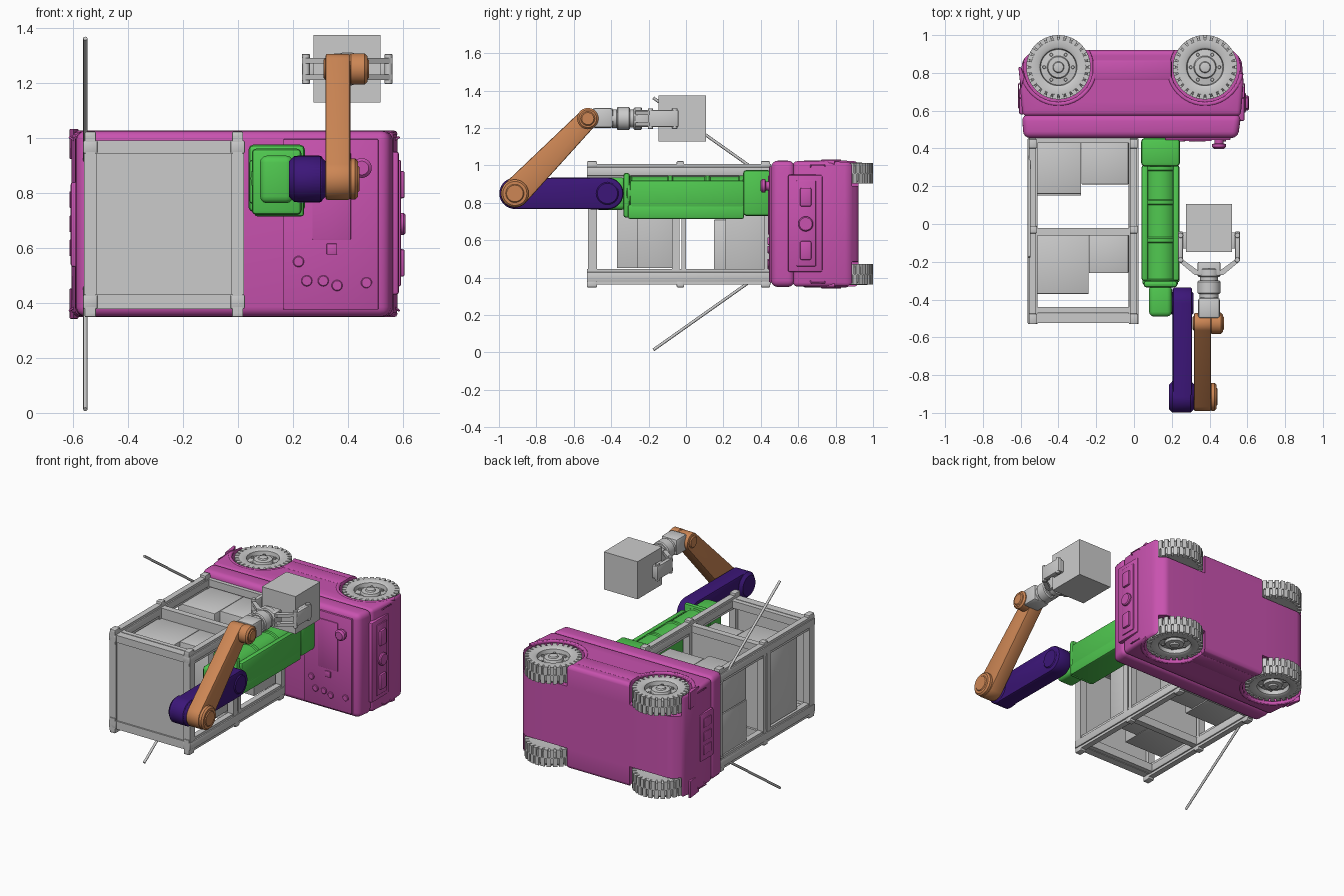
import bpy, bmesh, math
from mathutils import Vector, Matrix

if "Cube" in bpy.data.objects:
    bpy.data.objects.remove(bpy.data.objects["Cube"])

def colour(name, c):
    m = bpy.data.materials.new(name)
    m.diffuse_color = (*c, 1)
    m.use_nodes = True
    m.node_tree.nodes["Principled BSDF"].inputs["Base Color"].default_value = m.diffuse_color
    return m

MAG = colour("magenta", (0.58, 0.085, 0.43))
GRN = colour("green", (0.08, 0.58, 0.08))
PUR = colour("violet", (0.045, 0.008, 0.19))
ORG = colour("orange", (0.61, 0.24, 0.09))

def apply_mod(ob, mod):
    bpy.ops.object.select_all(action='DESELECT')
    bpy.context.view_layer.objects.active = ob
    ob.select_set(True)
    bpy.ops.object.modifier_apply(modifier=mod.name)

def smooth(ob):
    bpy.ops.object.select_all(action='DESELECT')
    bpy.context.view_layer.objects.active = ob
    ob.select_set(True)
    bpy.ops.object.shade_smooth_by_angle(angle=math.radians(35))

def finish(name, bm, mat=None, bevel=0, seg=2):
    bmesh.ops.recalc_face_normals(bm, faces=bm.faces)
    me = bpy.data.meshes.new(name)
    bm.to_mesh(me)
    bm.free()
    ob = bpy.data.objects.new(name, me)
    bpy.context.collection.objects.link(ob)
    if mat:
        me.materials.append(mat)
    if bevel:
        b = ob.modifiers.new("bevel", 'BEVEL')
        b.width, b.segments, b.limit_method = bevel, seg, 'ANGLE'
        apply_mod(ob, b)
    smooth(ob)
    return ob

def add_box(bm, x, y, z, mat4=Matrix()):
    c = Vector((sum(x) / 2, sum(y) / 2, sum(z) / 2))
    s = (abs(x[1] - x[0]), abs(y[1] - y[0]), abs(z[1] - z[0]))
    bmesh.ops.create_cube(bm, size=1, matrix=mat4 @ Matrix.Translation(c) @ Matrix.Diagonal((*s, 1)))

def box(name, x, y, z, mat=None, bevel=0, seg=2):
    bm = bmesh.new()
    add_box(bm, x, y, z)
    return finish(name, bm, mat, bevel, seg)

def lathe(name, prof, loc, axis, mat=None, seg=40):
    # profile of (radius, height) turned about an axis, closed at both ends
    q = Vector(axis).to_track_quat('Z', 'Y')
    bm = bmesh.new()
    rings = [[bm.verts.new(q @ Vector((r * math.cos(a), r * math.sin(a), h)) + Vector(loc))
              for a in (2 * math.pi * i / seg for i in range(seg))] for r, h in prof]
    for a, b in zip(rings, rings[1:]):
        for i in range(seg):
            bm.faces.new((a[i], a[(i + 1) % seg], b[(i + 1) % seg], b[i]))
    bm.faces.new(rings[0])
    bm.faces.new(rings[-1])
    return finish(name, bm, mat)

def cyl(name, p0, p1, r, mat=None, ch=0.006, seg=40):
    d = Vector(p1) - Vector(p0)
    h = d.length
    return lathe(name, [(r - ch, 0), (r, ch), (r, h - ch), (r - ch, h)], p0, d, mat, seg)

def link(name, x, c1, r1, c2, r2, mat, bevel=0.008):
    # hull of two circles in the yz plane, extruded along x
    bm = bmesh.new()
    for c, r in ((c1, r1), (c2, r2)):
        for i in range(48):
            a = 2 * math.pi * i / 48
            for xx in x:
                bm.verts.new((xx, c[0] + r * math.cos(a), c[1] + r * math.sin(a)))
    out = bmesh.ops.convex_hull(bm, input=bm.verts)
    junk = {g for g in out['geom_interior'] + out['geom_unused'] if isinstance(g, bmesh.types.BMVert)}
    bmesh.ops.delete(bm, geom=list(junk), context='VERTS')
    bmesh.ops.dissolve_limit(bm, angle_limit=0.01, verts=bm.verts, edges=bm.edges)
    return finish(name, bm, mat, bevel)

def extrude_z(name, pts, z0, z1, mat, bevel, seg=3):
    bm = bmesh.new()
    f = bm.faces.new([bm.verts.new((x, y, z0)) for x, y in pts])
    g = bmesh.ops.extrude_face_region(bm, geom=[f])
    bmesh.ops.translate(bm, verts=[v for v in g['geom'] if isinstance(v, bmesh.types.BMVert)], vec=(0, 0, z1 - z0))
    return finish(name, bm, mat, bevel, seg)

def rod(name, pts, r, mat=None):
    cu = bpy.data.curves.new(name, 'CURVE')
    cu.dimensions, cu.bevel_depth, cu.bevel_resolution, cu.use_fill_caps = '3D', r, 2, True
    s = cu.splines.new('POLY')
    s.points.add(len(pts) - 1)
    for p, c in zip(s.points, pts):
        p.co = (*c, 1)
    ob = bpy.data.objects.new(name, cu)
    bpy.context.collection.objects.link(ob)
    if mat:
        cu.materials.append(mat)

# chassis hull with four wheel wells, and lid on the deck side
WX, WY, ZC = (-0.40, 0.376), 0.83, 0.687
hull = extrude_z("chassis", [(-0.59, 0.572), (0.565, 0.572), (0.58, 0.75), (0.57, 0.87), (0.52, 0.922),
                             (-0.53, 0.922), (-0.59, 0.87), (-0.605, 0.75)], 0.352, 1.022, MAG, 0.022)
for wx in WX:
    for z0, z1 in ((0.2, 0.485), (0.889, 1.2)):
        cut = cyl("well_cutter", (wx, WY, z0), (wx, WY, z1), 0.186, ch=0.001, seg=56)
        m = hull.modifiers.new("well", 'BOOLEAN')
        m.operation, m.object, m.solver = 'DIFFERENCE', cut, 'EXACT'
        apply_mod(hull, m)
        bpy.data.objects.remove(cut)
smooth(hull)
extrude_z("lid", [(-0.585, 0.455), (0.55, 0.455), (0.568, 0.58), (-0.593, 0.58)], 0.35, 1.025, MAG, 0.035, 4)
for s in (-1, 1):
    zs = ZC + s * 0.335
    box("side_rail", (-0.22, 0.2), (0.76, 0.87), sorted((zs - s * 0.03, zs + s * 0.004)), MAG, 0.012)
    for wx in WX:
        rod("wheel_arch", [(wx + 0.195 * math.cos(a), WY + 0.195 * math.sin(a), zs - s * 0.008)
                           for a in (math.radians(190 + 8 * i) for i in range(21))], 0.012, MAG)
    extrude_z("mudguard", [(-0.598, 0.72), (-0.58, 0.78), (-0.598, 0.83), (-0.612, 0.83), (-0.606, 0.77)],
              zs - 0.055 - s * 0.045, zs + 0.055 - s * 0.045, MAG, 0.003)
    for x in (-0.612, 0.585):
        rod("tow_loop", [(x * 0.95, 0.66, zs - s * 0.04), (x, 0.67, zs - s * 0.02), (x, 0.74, zs - s * 0.02),
                         (x * 0.95, 0.75, zs - s * 0.04)], 0.004, MAG)

# control deck details
box("deck_plate", (0.165, 0.51), (0.444, 0.47), (0.375, 0.995), MAG, 0.004)
box("deck_hatch", (0.27, 0.41), (0.439, 0.45), (0.63, 0.945), MAG, 0.003)
box("deck_switch", (0.322, 0.36), (0.436, 0.45), (0.575, 0.615), MAG, 0.003)
for x, z, r in ((0.22, 0.55, 0.02), (0.25, 0.48, 0.02), (0.31, 0.48, 0.02), (0.36, 0.463, 0.02), (0.467, 0.473, 0.02)):
    cyl("deck_socket", (x, 0.45, z), (x, 0.436, z), r, MAG, 0.003, 24)
lathe("stop_button", [(0.024, 0), (0.024, 0.02), (0.036, 0.024), (0.036, 0.04), (0.025, 0.05)],
      (0.45, 0.447, 0.89), (0, -1, 0), MAG, 28)

# end panels with lamps
box("front_panel", (0.55, 0.585), (0.545, 0.73), (0.43, 0.95), MAG, 0.01)
box("front_panel_inset", (0.57, 0.592), (0.59, 0.695), (0.46, 0.92), MAG, 0.006)
for z in (0.545, 0.83):
    box("front_lamp", (0.58, 0.606), (0.61, 0.67), (z - 0.05, z + 0.05), MAG, 0.008)
cyl("front_sensor", (0.58, 0.64, 0.687), (0.608, 0.64, 0.687), 0.04, MAG)
box("rear_panel", (-0.608, -0.58), (0.58, 0.72), (0.53, 0.84), MAG, 0.01)
for z in (0.6, 0.687, 0.775):
    box("rear_vent", (-0.613, -0.6), (0.61, 0.69), (z - 0.03, z + 0.03), MAG, 0.004)

# wheels: tyre, hub and two rows of lugs
for wx in WX:
    for s in (-1, 1):
        loc, ax = (wx, WY, ZC + s * 0.27), (0, 0, s)
        lathe("tyre", [(0.09, -0.05), (0.145, -0.055), (0.16, -0.04), (0.16, 0.04), (0.145, 0.055), (0.11, 0.057),
                       (0.098, 0.05), (0.094, 0.025), (0.06, 0.03), (0.055, 0.045), (0.03, 0.047), (0.026, 0.056),
                       (0.018, 0.058)], loc, ax, None, 56)
        bm = bmesh.new()
        for i in range(28):
            for k, row in enumerate(((-0.055, 0.002), (-0.002, 0.055))):
                rot = Matrix.Rotation(2 * math.pi * (i + k / 2) / 28, 4, 'Z')
                add_box(bm, (0.145, 0.17), (-0.0125, 0.0125), row, Matrix.Translation(loc) @ rot)
        finish("tyre_lugs", bm)
        for i in range(6):
            a = i * math.pi / 3
            p = Vector((wx + 0.076 * math.cos(a), WY + 0.076 * math.sin(a), loc[2] + s * 0.02))
            cyl("wheel_bolt", p, p + Vector((0, 0, s * 0.018)), 0.009, None, 0.002, 10)

# storage rack frame
PX, PZ = ((-0.563, -0.51), (-0.028, 0.025)), ((0.378, 0.43), (0.943, 0.99))
for x in PX:
    for z, foot in zip(PZ, ((0.348, 0.385), (0.985, 1.022))):
        box("rack_post", x, (-0.53, 0.455), z, None, 0.006)
        box("rack_rail", (x[0] + 0.008, x[1] - 0.008), (-0.53, 0.455), (z[0] - 0.016, z[1] + 0.016))
        for y in ((-0.53, -0.475), (-0.05, -0.01), (0.4, 0.45)):
            box("rack_bracket", (x[0] + 0.006, x[1] - 0.006), y, foot, None, 0.005)
    for y in ((-0.525, -0.475), (-0.075, -0.035), (-0.025, 0.0), (0.42, 0.455)):
        box("rack_upright", (x[0] + 0.004, x[1] - 0.004), y, (0.4, 0.97))
for z in PZ:
    for y in ((-0.525, -0.475), (-0.47, -0.44), (-0.06, -0.02), (0.43, 0.455)):
        box("rack_crossbar", (-0.54, 0.0), y, z)
box("rack_top_panel", (-0.515, -0.02), (-0.515, -0.5), (0.425, 0.95))
box("rack_shelf", (-0.54, 0.0), (-0.055, -0.035), (0.4, 0.97))

# stored crates
box("crate_a", (-0.545, -0.24), (-0.37, -0.05), (0.45, 0.92), None, 0.003)
box("crate_b", (-0.238, -0.03), (-0.26, -0.05), (0.45, 0.92), None, 0.003)
box("crate_c", (-0.545, -0.28), (0.15, 0.455), (0.435, 0.71), None, 0.003)
box("crate_d", (-0.545, -0.28), (0.16, 0.455), (0.715, 0.93), None, 0.003)
box("crate_e", (-0.278, -0.03), (0.21, 0.455), (0.44, 0.93), None, 0.003)

# two swept antennas
for s in (-1, 1):
    rod("antenna", [(-0.555, 0.45, ZC + s * 0.232), (-0.555, -0.175, ZC + s * 0.674)], 0.008)

# arm column
box("arm_base", (0.038, 0.243), (0.305, 0.455), (0.73, 0.975), GRN, 0.018)
box("column_housing", (0.06, 0.24), (-0.31, 0.31), (0.714, 0.79), GRN, 0.01)
cyl("column", (0.14, -0.3, 0.852), (0.14, 0.32, 0.852), 0.088, GRN)
for y in (-0.32, -0.1, 0.1, 0.28):
    cyl("column_band", (0.14, y, 0.852), (0.14, y + 0.03, 0.852), 0.094, GRN)
for x in ((0.04, 0.075), (0.205, 0.24)):
    box("column_cover", x, (-0.3, 0.31), (0.76, 0.92), GRN, 0.012)
box("column_head", (0.05, 0.23), (-0.335, -0.3), (0.72, 0.96), GRN, 0.015)
box("shoulder", (0.08, 0.2), (-0.49, -0.32), (0.762, 0.935), GRN, 0.025, 3)

# upper and fore links
S, E, W = (-0.42, 0.85), (-0.915, 0.85), (-0.525, 1.25)
link("upper_link", (0.205, 0.308), S, 0.085, E, 0.083, PUR, 0.012)
cyl("shoulder_cap", (0.195, *S), (0.314, *S), 0.06, PUR)
cyl("elbow_drum", (0.185, *E), (0.318, *E), 0.083, PUR, 0.018)
link("fore_link", (0.318, 0.408), E, 0.076, W, 0.055, ORG)
cyl("elbow_cap", (0.4, *E), (0.436, *E), 0.074, ORG, 0.01)
cyl("elbow_pin", (0.43, *E), (0.441, *E), 0.05, ORG)
cyl("wrist_drum", (0.4, *W), (0.47, *W), 0.057, ORG, 0.01)
cyl("wrist_pin", (0.31, *W), (0.476, *W), 0.038, ORG)

# wrist and gripper
GX, GZ = 0.397, 1.25
box("wrist_block", (0.34, 0.455), (-0.5, -0.39), (1.2, 1.307), None, 0.014)
for y0, y1, r in ((-0.4, -0.365, 0.05), (-0.37, -0.3, 0.062), (-0.305, -0.275, 0.048), (-0.28, -0.235, 0.06), (-0.24, -0.2, 0.045)):
    cyl("wrist_ring", (GX, y0, GZ), (GX, y1, GZ), r)
box("palm", (GX - 0.06, GX + 0.06), (-0.275, -0.2), (GZ - 0.045, GZ + 0.045), None, 0.008)
for s in (-1, 1):
    for z in (GZ - 0.04, GZ + 0.02):
        extrude_z("finger_strut", [(GX + s * a, b) for a, b in ((0.05, -0.27), (0.06, -0.245), (0.15, -0.18), (0.165, -0.195), (0.075, -0.27))],
                  z, z + 0.02, None, 0)
    box("finger", sorted((GX + s * 0.138, GX + s * 0.164)), (-0.2, -0.04), (GZ - 0.045, GZ + 0.045), None, 0.006)
    box("finger_pad", sorted((GX + s * 0.119, GX + s * 0.14)), (-0.13, -0.045), (GZ - 0.04, GZ + 0.04), None, 0.003)
    for y in (-0.19, -0.06):
        cyl("finger_pin", (GX + s * 0.15, y, GZ - 0.055), (GX + s * 0.15, y, GZ + 0.055), 0.014, None, 0.002, 16)
box("held_cube", (0.275, 0.518), (-0.147, 0.107), (1.128, 1.373))
